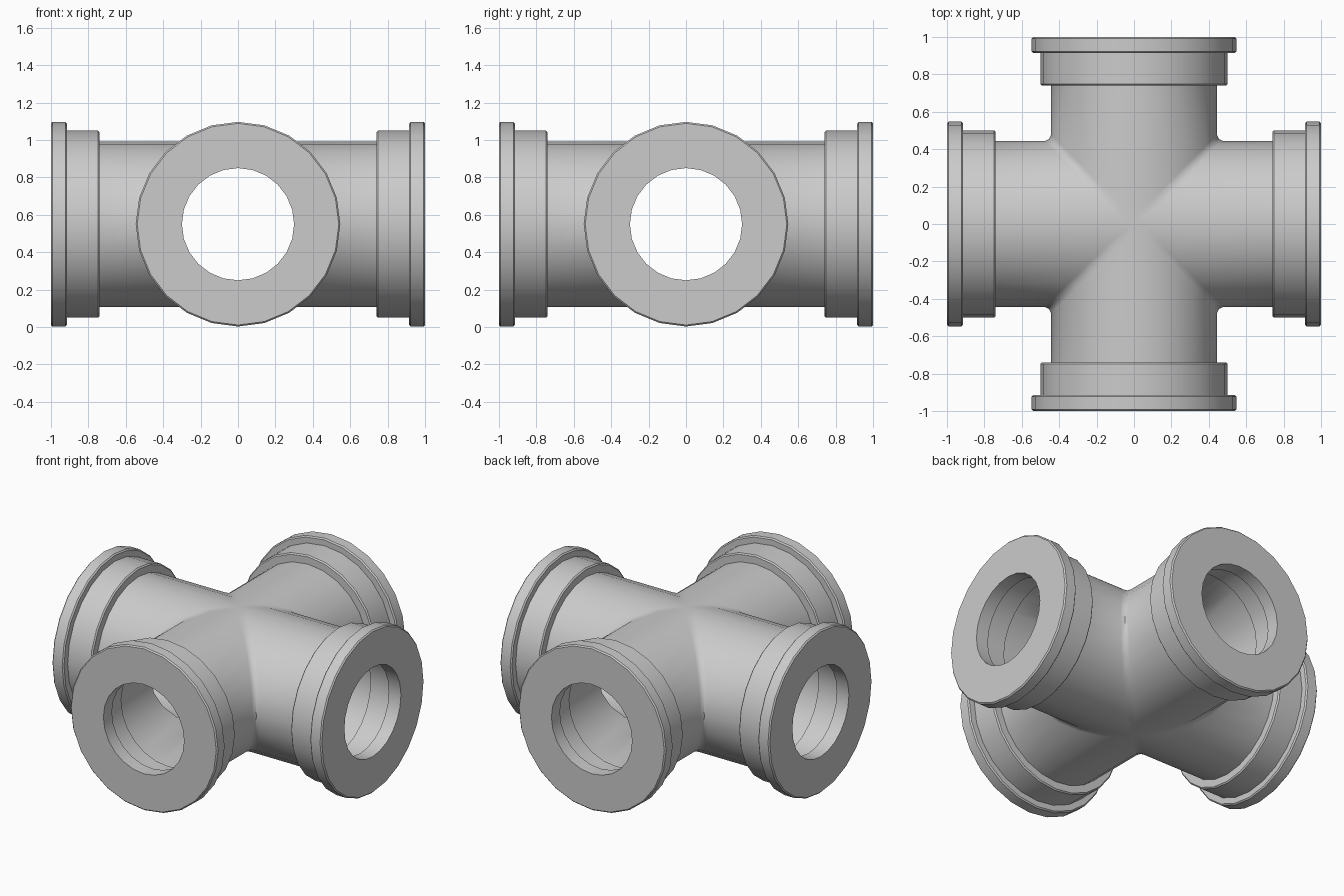
import bpy, bmesh, math
from mathutils import Matrix, Vector

cube = bpy.data.objects.get("Cube")
if cube:
    bpy.data.objects.remove(cube, do_unlink=True)

SIDES = 24
CENTRE_Z = 0.55
BODY_R, BORE_R = 0.443, 0.38
BEVEL = 0.008

# Lathe profile of one arm (distance along axis, radius): outside, mouth, inside
PROFILE = [
    (0.74, BODY_R),
    (0.74, 0.5 - BEVEL), (0.74 + BEVEL, 0.5),          # collar
    (0.915, 0.5),
    (0.915, 0.547 - BEVEL), (0.915 + BEVEL, 0.547),    # flange
    (1 - BEVEL, 0.547), (1, 0.547 - BEVEL),
    (1, 0.3), (0.91, 0.3),                             # mouth lip
    (0.91, 0.35), (0.74, 0.35), (0.74, BORE_R),        # inner socket
]


def mitre_ring(radius, offset=0.0, flare=1.0):
    """Ring cut along the diagonals so that four arms meet exactly."""
    ring = []
    for i in range(SIDES):
        a = 2 * math.pi * i / SIDES
        side = radius * flare * math.sin(a)
        ring.append(Vector((abs(side) + offset, side, radius * math.cos(a))))
    return ring


def flat_ring(axial, radius):
    ring = []
    for i in range(SIDES):
        a = 2 * math.pi * i / SIDES
        ring.append(Vector((axial, radius * math.sin(a), radius * math.cos(a))))
    return ring


def add_arm(bm, turn):
    """Skin one hollow arm, turned about the vertical axis."""
    rings = [mitre_ring(BODY_R, flare=1.025), mitre_ring(BODY_R, offset=0.035)]
    rings += [flat_ring(x, r) for x, r in PROFILE]
    rings.append(mitre_ring(BORE_R))
    place = Matrix.Translation((0, 0, CENTRE_Z)) @ Matrix.Rotation(turn, 4, 'Z')
    rows = [[bm.verts.new(place @ p) for p in ring] for ring in rings]
    for low, high in zip(rows, rows[1:]):
        for i in range(SIDES):
            j = (i + 1) % SIDES
            bm.faces.new((low[i], low[j], high[j], high[i]))


# Four arms welded into one fitting
bm = bmesh.new()
for k in range(4):
    add_arm(bm, k * math.pi / 2)
bmesh.ops.remove_doubles(bm, verts=bm.verts[:], dist=0.0005)
bmesh.ops.recalc_face_normals(bm, faces=bm.faces[:])
mesh = bpy.data.meshes.new("pipe_cross_fitting")
bm.to_mesh(mesh)
bm.free()
fitting = bpy.data.objects.new("pipe_cross_fitting", mesh)
bpy.context.collection.objects.link(fitting)

# Plain grey finish
grey = bpy.data.materials.new("light_grey")
grey.use_nodes = True
colour = (0.6, 0.6, 0.6, 1)
grey.diffuse_color = colour
for node in grey.node_tree.nodes:
    if node.type == 'BSDF_PRINCIPLED':
        node.inputs["Base Color"].default_value = colour
mesh.materials.append(grey)

bpy.ops.object.select_all(action='DESELECT')
fitting.select_set(True)
bpy.context.view_layer.objects.active = fitting
bpy.ops.object.shade_smooth_by_angle(angle=math.radians(40))
